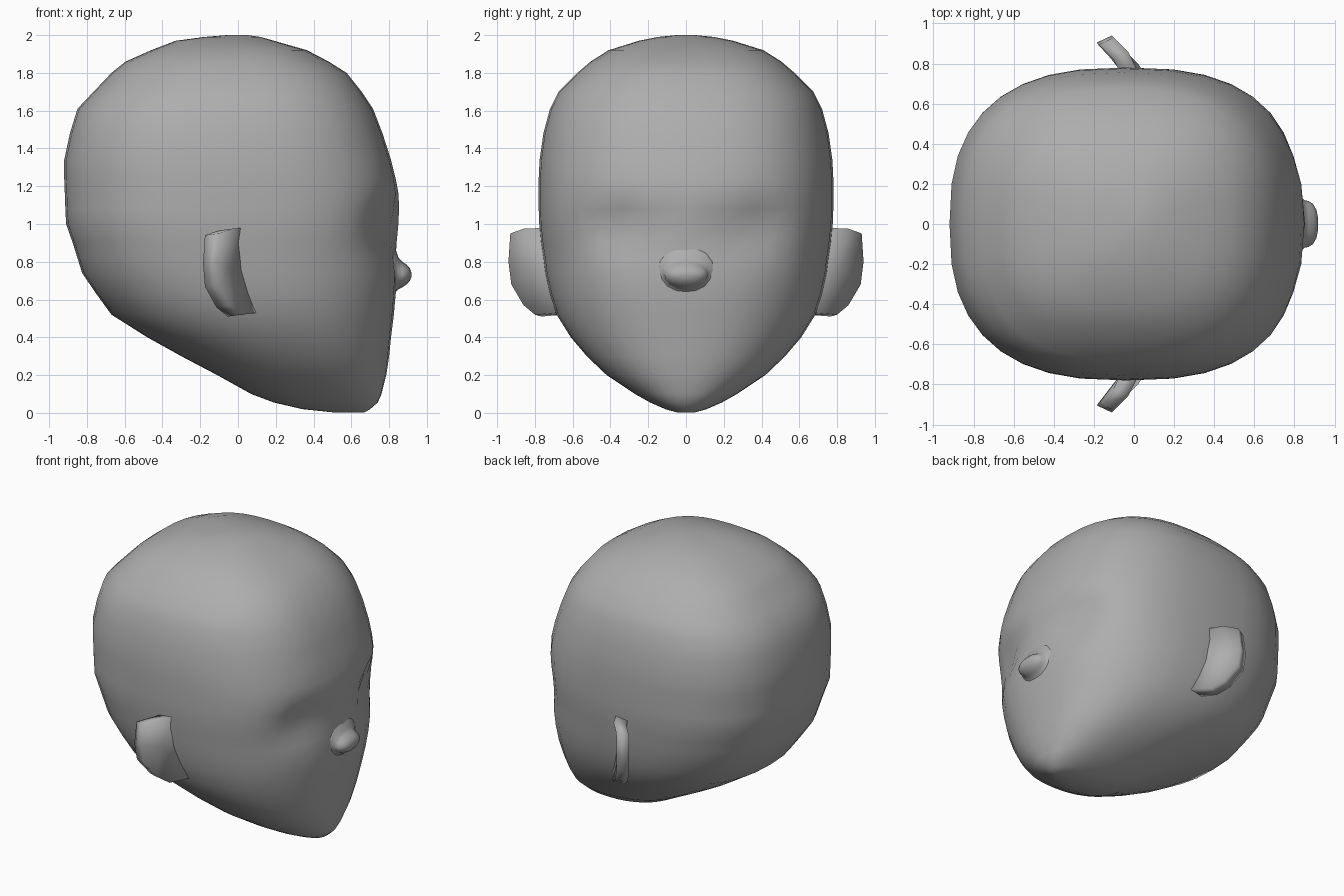
import bpy, bmesh, math

if "Cube" in bpy.data.objects:
    bpy.data.objects.remove(bpy.data.objects["Cube"])

SEG = 36

# Mid grey skin
skin = bpy.data.materials.new("grey")
skin.diffuse_color = (0.42, 0.42, 0.42, 1)
skin.use_nodes = True
skin.node_tree.nodes["Principled BSDF"].inputs["Base Color"].default_value = skin.diffuse_color


def finish(bm, name, angle):
    bmesh.ops.recalc_face_normals(bm, faces=bm.faces)
    mesh = bpy.data.meshes.new(name)
    bm.to_mesh(mesh)
    bm.free()
    mesh.materials.append(skin)
    ob = bpy.data.objects.new(name, mesh)
    bpy.context.collection.objects.link(ob)
    bpy.ops.object.select_all(action='DESELECT')
    ob.select_set(True)
    bpy.context.view_layer.objects.active = ob
    bpy.ops.object.shade_smooth_by_angle(angle=math.radians(angle))
    return ob


def spow(v, n):
    return math.copysign(abs(v) ** (2 / n), v)


def loft(bm, rings):
    for a, b in zip(rings, rings[1:]):
        for i in range(len(a)):
            j = (i + 1) % len(a)
            bm.faces.new((a[i], a[j], b[j], b[i]))
    bm.faces.new(rings[0][::-1])
    bm.faces.new(rings[-1])


# Head: horizontal slices (z, back x, front x, half width), face towards +x
slices = [
    (0.003, 0.50, 0.67, 0.05), (0.02, 0.34, 0.70, 0.11), (0.055, 0.19, 0.74, 0.19),
    (0.10, 0.07, 0.76, 0.27), (0.20, -0.11, 0.785, 0.42), (0.30, -0.30, 0.80, 0.525),
    (0.40, -0.48, 0.81, 0.61), (0.52, -0.67, 0.825, 0.685), (0.63, -0.75, 0.835, 0.72),
    (0.74, -0.825, 0.84, 0.745), (0.82, -0.85, 0.835, 0.755), (0.90, -0.875, 0.84, 0.767),
    (1.00, -0.91, 0.85, 0.777), (1.08, -0.914, 0.853, 0.78), (1.16, -0.917, 0.85, 0.78),
    (1.24, -0.92, 0.835, 0.78), (1.34, -0.92, 0.81, 0.775), (1.48, -0.89, 0.765, 0.755),
    (1.61, -0.85, 0.715, 0.72), (1.70, -0.765, 0.655, 0.675), (1.80, -0.67, 0.575, 0.575),
    (1.86, -0.595, 0.48, 0.505), (1.92, -0.46, 0.365, 0.41), (1.97, -0.33, 0.19, 0.25),
    (1.99, -0.18, 0.12, 0.15), (2.00, -0.06, 0.05, 0.05)]
bm = bmesh.new()
rings = []
for z, back, front, half in slices:
    n = 2.15 + 0.43 * min(1, z / 1.0)
    cx, rx = (front + back) / 2, (front - back) / 2
    ring = []
    for i in range(SEG):
        t = 2 * math.pi * i / SEG
        x = cx + rx * spow(math.cos(t), n)
        y = half * spow(math.sin(t), n)
        if x > 0.3:  # shallow eye sockets
            x -= 0.075 * math.exp(-((abs(y) - 0.36) / 0.17) ** 2 - ((z - 0.99) / 0.13) ** 2)
        ring.append(bm.verts.new((x, y, z)))
    rings.append(ring)
loft(bm, rings)
finish(bm, "head", 180)

# Nose: small button with a flared root blending into the face
bm = bmesh.new()
rings = []
for x, ry, top, bottom in [(0.80, 0.19, 0.91, 0.60), (0.834, 0.135, 0.87, 0.64),
                           (0.85, 0.118, 0.82, 0.655), (0.87, 0.115, 0.80, 0.665),
                           (0.893, 0.10, 0.785, 0.68), (0.91, 0.07, 0.765, 0.70),
                           (0.918, 0.03, 0.745, 0.72)]:
    c, rz = (top + bottom) / 2, (top - bottom) / 2
    rings.append([bm.verts.new((x, ry * math.cos(k * math.pi / 8), c + rz * math.sin(k * math.pi / 8)))
                  for k in range(16)])
loft(bm, rings)
finish(bm, "nose", 180)

# Ears: flared slabs with a hollow front
rim = [(0.03, 0.74, 0.98), (-0.03, 0.86, 0.975), (-0.10, 0.93, 0.95), (-0.11, 0.94, 0.80),
       (-0.10, 0.925, 0.68), (-0.04, 0.86, 0.57), (0.02, 0.80, 0.52), (0.10, 0.68, 0.53),
       (0.12, 0.64, 0.76)]
for side, name in ((1, "ear_left"), (-1, "ear_right")):
    bm = bmesh.new()
    front = [bm.verts.new((x, side * y, z)) for x, y, z in rim]
    back = [bm.verts.new((x - 0.075, side * (y - 0.035), z - 0.01)) for x, y, z in rim]
    hollow = bm.verts.new((-0.045, side * 0.81, 0.77))
    for i in range(len(rim)):
        j = (i + 1) % len(rim)
        bm.faces.new((front[i], front[j], back[j], back[i]))
        bm.faces.new((front[i], hollow, front[j]))
    bm.faces.new(back)
    finish(bm, name, 180)
